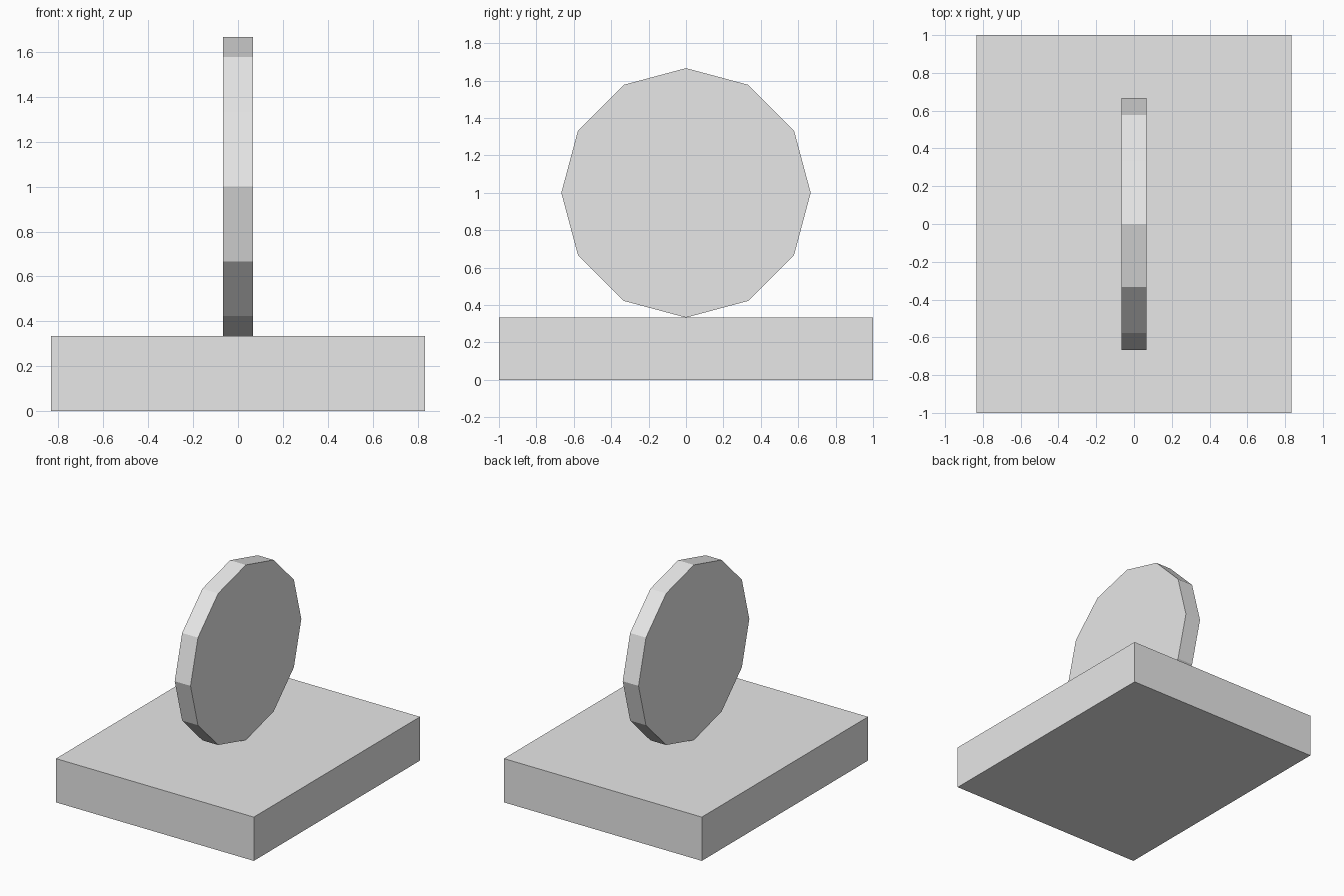
import bpy
import math

if "Cube" in bpy.data.objects:
    bpy.data.objects.remove(bpy.data.objects["Cube"])

grey = bpy.data.materials.new("light_grey")
grey.diffuse_color = (0.8, 0.8, 0.8, 1.0)
grey.use_nodes = True
grey.node_tree.nodes["Principled BSDF"].inputs["Base Color"].default_value = grey.diffuse_color

BASE_HEIGHT = 1 / 3
RADIUS = 2 / 3

# Rectangular base slab
bpy.ops.mesh.primitive_cube_add(size=1, location=(0, 0, BASE_HEIGHT / 2))
base = bpy.context.object
base.name = "base"
base.scale = (5 / 3, 2, BASE_HEIGHT)

# Twelve-sided disc standing upright on the base, its axis along x
bpy.ops.mesh.primitive_cylinder_add(
    vertices=12, radius=RADIUS, depth=2 / 15,
    location=(0, 0, BASE_HEIGHT + RADIUS), rotation=(0, math.pi / 2, 0))
disc = bpy.context.object
disc.name = "upright_disc"

# Flat, single-colour finish
for part in (base, disc):
    part.data.materials.append(grey)
    bpy.ops.object.select_all(action='DESELECT')
    part.select_set(True)
    bpy.context.view_layer.objects.active = part
    bpy.ops.object.transform_apply(location=False, rotation=True, scale=True)
